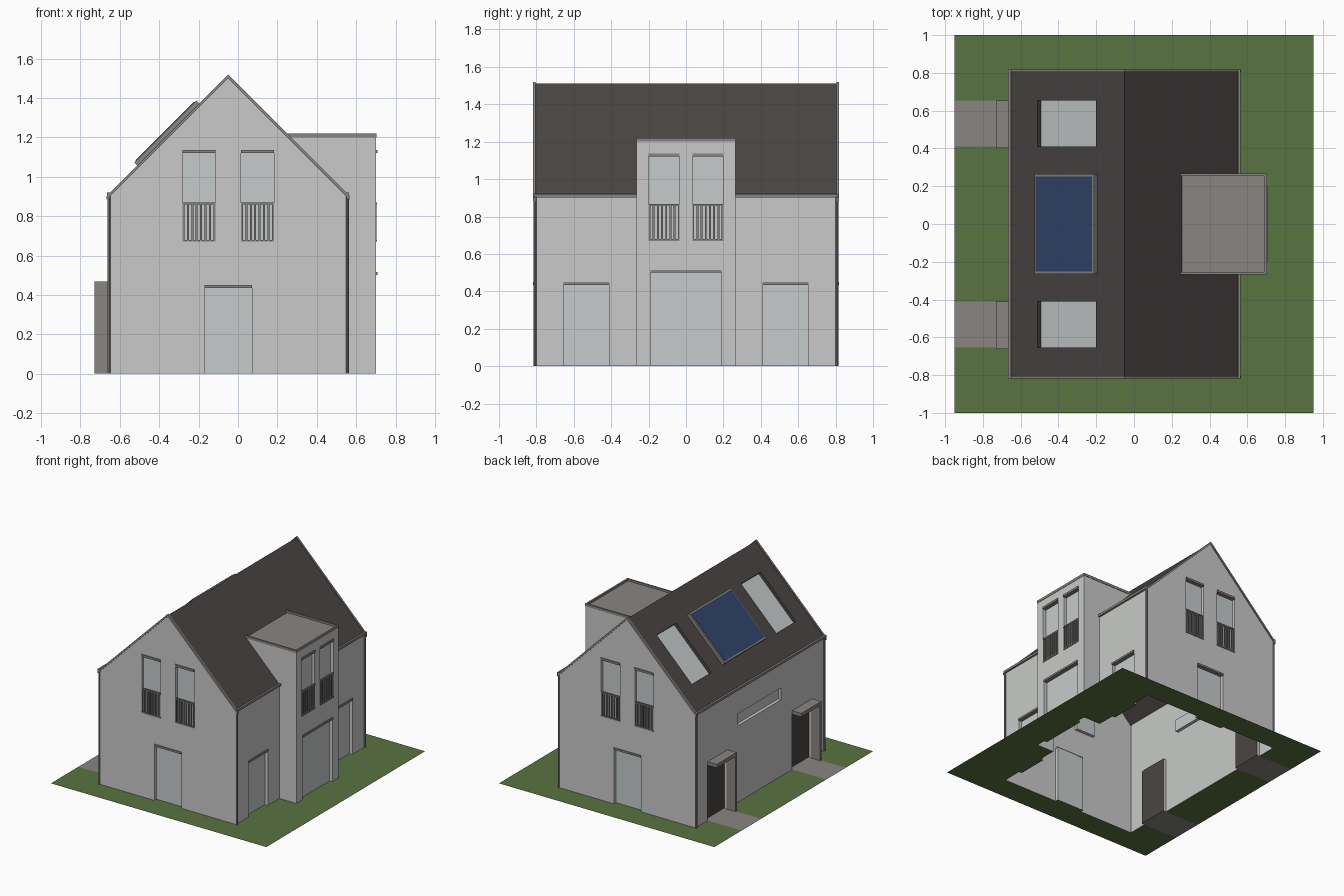
import bpy, bmesh, math
from mathutils import Matrix, Vector

if "Cube" in bpy.data.objects:
    bpy.data.objects.remove(bpy.data.objects["Cube"])


def material(name, rgb):
    m = bpy.data.materials.new(name)
    m.diffuse_color = (*rgb, 1)
    m.use_nodes = True
    m.node_tree.nodes["Principled BSDF"].inputs["Base Color"].default_value = m.diffuse_color
    return m


WALL = material("pale_wall", (0.58, 0.59, 0.58))
GLASS = material("pale_glass", (0.57, 0.60, 0.60))
ROOF = material("dark_roof", (0.068, 0.060, 0.057))
GREY = material("warm_grey", (0.25, 0.235, 0.22))
GRASS = material("grass_green", (0.098, 0.175, 0.053))
BLUE = material("solar_blue", (0.032, 0.06, 0.155))

EAVE, RIDGE, RX = 0.91, 1.51, -0.05      # roof heights and ridge position
XL, XR, XB = -0.65, 0.55, 0.70           # left wall, right wall, bay front
YE, YB, D = 0.81, 0.265, 0.025           # gable, bay side, recess depth
DOORS = (-0.5325, 0.5325)                # side door centres
TILT = Matrix.Rotation(math.radians(-45), 4, 'Y')


def finish(name, bm, *mats):
    bmesh.ops.recalc_face_normals(bm, faces=bm.faces)
    me = bpy.data.meshes.new(name)
    bm.to_mesh(me)
    bm.free()
    for m in mats:
        me.materials.append(m)
    ob = bpy.data.objects.new(name, me)
    bpy.context.collection.objects.link(ob)
    return ob


def box(bm, x0, x1, y0, y1, z0, z1):
    c = Vector((x0 + x1, y0 + y1, z0 + z1)) / 2
    bmesh.ops.create_cube(bm, size=1, matrix=Matrix.Translation(c)
                          @ Matrix.Diagonal((x1 - x0, y1 - y0, z1 - z0, 1)))


def slope_box(bm, x, y, lift, length, width, thick):
    """Box lying on the left roof slope."""
    c = Vector((x, y, RIDGE - (RX - x))) + Vector((-1, 0, 1)) * lift / math.sqrt(2)
    bmesh.ops.create_cube(bm, size=1, matrix=Matrix.Translation(c) @ TILT
                          @ Matrix.Diagonal((length, width, thick, 1)))


def prism(bm, profile, y0, y1):
    """Extrude an xz profile along y."""
    f = bm.faces.new([bm.verts.new((x, y0, z)) for x, z in profile])
    r = bmesh.ops.extrude_face_region(bm, geom=[f])
    bmesh.ops.translate(bm, vec=(0, y1 - y0, 0),
                        verts=[v for v in r['geom'] if isinstance(v, bmesh.types.BMVert)])


def on_wall(bm, wall, a0, a1, z0, z1, inner, outer):
    """Box on a wall, from inner (behind the face) to outer (in front)."""
    if wall == 'front':
        box(bm, a0, a1, -YE - outer, -YE + inner, z0, z1)
    elif wall == 'back':
        box(bm, a0, a1, YE - inner, YE + outer, z0, z1)
    elif wall == 'left':
        box(bm, XL - outer, XL + inner, a0, a1, z0, z1)
    else:
        x = XB if wall == 'bay' else XR
        box(bm, x - inner, x + outer, a0, a1, z0, z1)


# Openings: wall, start, end, top
windows = [(w, c + s - 0.0835, c + s + 0.0835)
           for w, c, o in (('front', RX, 0.1485), ('back', RX, 0.1485), ('bay', 0, 0.117))
           for s in (-o, o)]
doors = [('front', -0.17, 0.07, 0.44), ('back', -0.17, 0.07, 0.44), ('bay', -0.19, 0.19, 0.505)]
doors += [('right', c - 0.1225, c + 0.1225, 0.44) for c in DOORS]
dark_doors = [('left', c - 0.1225, c + 0.1225, 0.44) for c in DOORS]

# House shell, bay and cutters
bm = bmesh.new()
prism(bm, [(XL, 0), (XR, 0), (XR, EAVE), (RX, RIDGE), (XL, EAVE)], -YE, YE)
house = finish("house_shell", bm, WALL, GLASS, ROOF, GREY)
bm = bmesh.new()
box(bm, 0.1, XB, -YB, YB, 0, 1.205)
bay = finish("bay_helper", bm)
bm = bmesh.new()
for w, a, b in windows:
    on_wall(bm, w, a, b, 0.67, 1.125, D, 0.05)
for w, a, b, top in doors + dark_doors:
    on_wall(bm, w, a, b, -0.1, top, D, 0.05)
on_wall(bm, 'left', -0.27, 0.27, 0.61, 0.705, D, 0.05)
for y in DOORS:
    slope_box(bm, -0.355, y, 0, 0.438, 0.245, 2 * D)
cutter = finish("opening_cutter", bm)

bpy.context.view_layer.objects.active = house
for ob, op in ((bay, 'UNION'), (cutter, 'DIFFERENCE')):
    ob.hide_render = True
    mod = house.modifiers.new(op, 'BOOLEAN')
    mod.operation, mod.object, mod.solver = op, ob, 'EXACT'
    bpy.ops.object.modifier_apply(modifier=mod.name)
    bpy.data.objects.remove(ob)


def shell_colour(c, n):
    """0 wall, 1 glass, 2 roof or dark door, 3 flat roof"""
    near = lambda a, b: abs(a - b) < 0.004
    if 0.5 < abs(n.z) < 0.9:
        return 1 if n.x < 0 and RIDGE - c.z - abs(c.x - RX) > 0.03 else 2
    if n.z > 0.9 and c.z > 1.19:
        return 3
    if abs(n.x) > 0.9:
        if near(c.x, XL + D):
            return 2 if c.z < 0.45 else 1
        return int(near(c.x, XR - D) or near(c.x, XB - D))
    if abs(n.y) > 0.9:
        if near(abs(c.y), YE - D):
            return 1
        if c.z > 1 and c.x < -0.15 and abs(c.y) < 0.7:
            return 2
    return 0


# Colour the shell and open it underneath
bm = bmesh.new()
bm.from_mesh(house.data)
bm.normal_update()
for f in bm.faces:
    f.material_index = shell_colour(f.calc_center_median(), f.normal)
bmesh.ops.delete(bm, geom=[f for f in bm.faces if f.normal.z < -0.9
                           and f.calc_center_median().z < 0.01], context='FACES_ONLY')
bm.to_mesh(house.data)
bm.free()
mats = list(house.data.materials)
if len(mats) < 4 or mats[0] != WALL:
    print("check shell materials")

# Lintels
bm = bmesh.new()
for w, a, b in windows:
    on_wall(bm, w, a, b, 1.12, 1.137, D, 0.008)
for w, a, b, top in doors:
    on_wall(bm, w, a, b, top - 0.005, top + 0.01, D, 0.008)
finish("lintels", bm, GREY)

# Window railings
bm = bmesh.new()
for w, a, b in windows:
    for z in (0.67, 0.858):
        on_wall(bm, w, a, b, z, z + 0.01, 0.006, 0.006)
    for i in range(8):
        x = a + (b - a - 0.01) * i / 7
        on_wall(bm, w, x, x + 0.01, 0.68, 0.858, 0.004, 0.004)
finish("window_railings", bm, GREY)

# Gable edge trim
bm = bmesh.new()
chevron = [(-0.667, 0.903), (RX, 1.52), (0.567, 0.903), (0.567, 0.883), (RX, 1.5), (-0.667, 0.883)]
for y in (-YE - 0.008, YE - 0.006):
    prism(bm, chevron, y, y + 0.014)
finish("gable_trim", bm, GREY)

# Gutters and downpipes
bm = bmesh.new()
box(bm, XL - 0.016, XL, -0.818, 0.818, 0.902, 0.92)
for s in (-1, 1):
    y0, y1 = sorted((s * YB, s * 0.818))
    box(bm, XR, XR + 0.014, y0, y1, 0.902, 0.92)
    for x in (XL - 0.006, XR + 0.006):
        bmesh.ops.create_cone(bm, cap_ends=True, segments=8, radius1=0.008, radius2=0.008,
                              depth=0.905, matrix=Matrix.Translation((x, s * 0.808, 0.4525)))
finish("gutters_and_downpipes", bm, GREY)

# Flat bay roof rim
bm = bmesh.new()
box(bm, XB - 0.01, XB + 0.003, -YB - 0.003, YB + 0.003, 1.2, 1.22)
for s in (-1, 1):
    y0, y1 = sorted((s * (YB - 0.01), s * (YB + 0.003)))
    box(bm, 0.245, XB - 0.01, y0, y1, 1.2, 1.22)
finish("bay_roof_rim", bm, GREY)

# Solar panel
bm = bmesh.new()
slope_box(bm, -0.35, 0, 0.014, 0.445, 0.53, 0.028)
finish("solar_frame", bm, GREY)
bm = bmesh.new()
slope_box(bm, -0.35, 0, 0.029, 0.42, 0.505, 0.004)
finish("solar_panel", bm, BLUE)

# Porches: canopy and side screen
bm = bmesh.new()
for c in DOORS:
    box(bm, -0.73, XL, c - 0.13, c + 0.1225, 0.44, 0.468)
    box(bm, -0.73, XL, c - 0.13, c - 0.115, 0, 0.44)
finish("porches", bm, GREY)

# Lawn with paths, left open under the house
recess = [(-0.17, 0.07, -YE, -YE + D), (-0.17, 0.07, YE - D, YE), (XB - D, XB, -0.19, 0.19)]
recess += [(XR - D, XR, c - 0.1225, c + 0.1225) for c in DOORS]
paths = [(-0.95, XL + D, c - 0.1225, c + 0.1225) for c in DOORS]
hollow = [(XL, XR, -YE, YE), (XR, XB, -YB, YB)]
rects = recess + paths + hollow
xs = sorted({-0.95, 0.95} | {v for r in rects for v in r[:2]})
ys = sorted({-1, 1} | {v for r in rects for v in r[2:]})


def within(rs, x, y):
    return any(r[0] < x < r[1] and r[2] < y < r[3] for r in rs)


bm = bmesh.new()
for x0, x1 in zip(xs, xs[1:]):
    for y0, y1 in zip(ys, ys[1:]):
        p = ((x0 + x1) / 2, (y0 + y1) / 2)
        if within(hollow, *p) and not within(recess + paths, *p):
            continue
        f = bm.faces.new([bm.verts.new((x, y, 0)) for x, y in
                          ((x0, y0), (x1, y0), (x1, y1), (x0, y1))])
        f.material_index = int(within(paths, *p))
bmesh.ops.remove_doubles(bm, verts=bm.verts, dist=1e-5)
finish("lawn_and_paths", bm, GRASS, GREY)
